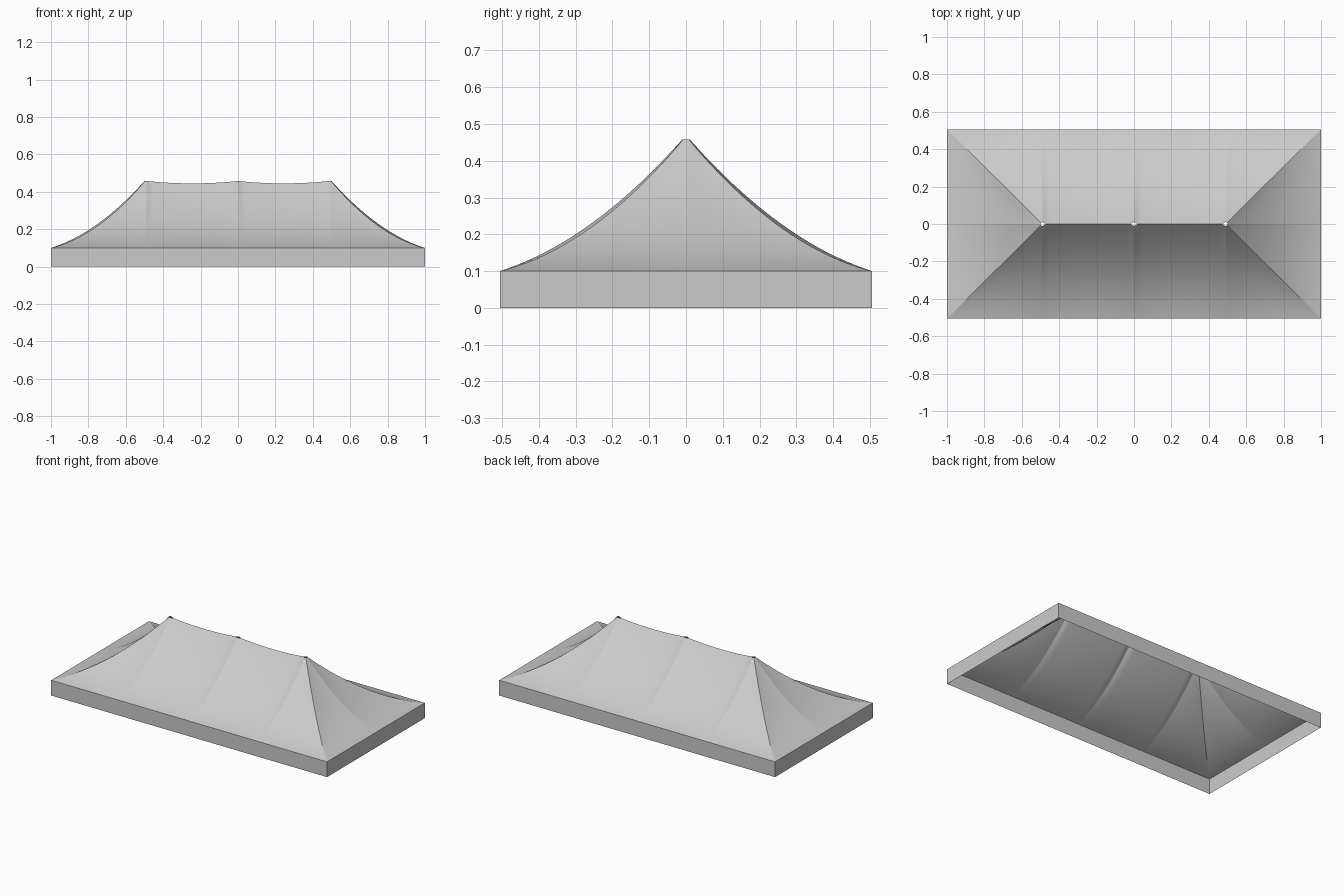
import bpy, bmesh, math
from mathutils import Vector

if "Cube" in bpy.data.objects:
    bpy.data.objects.remove(bpy.data.objects["Cube"])

HALF_X, HALF_Y = 1.0, 0.506
EAVE, PEAK = 0.1, 0.458
POLE_X, HOLE = 0.49, 0.01
RIDGE_SAG, PANEL_SAG = 0.013, 0.05
RAFTER, HIP = 0.56, 0.66          # how strongly each line hangs
ACROSS, DOWN = 16, 20

canvas = bpy.data.materials.new("canvas")
canvas.use_nodes = True
canvas.diffuse_color = (0.6, 0.6, 0.6, 1)
bsdf = canvas.node_tree.nodes["Principled BSDF"]
bsdf.inputs["Base Color"].default_value = canvas.diffuse_color
bsdf.inputs["Roughness"].default_value = 0.8


def make_object(name, bm):
    mesh = bpy.data.meshes.new(name)
    bm.to_mesh(mesh)
    bm.free()
    mesh.materials.append(canvas)
    obj = bpy.data.objects.new(name, mesh)
    bpy.context.collection.objects.link(obj)
    return obj


def add_panel(bm, top, bottom, hang, sag):
    """Hanging cloth between a top edge and a straight eave; all are functions of u."""
    rows = []
    for i in range(ACROSS + 1):
        u = (1 - math.cos(math.pi * i / ACROSS)) / 2
        bow = 4 * u * (1 - u)
        a, b = Vector(top(u)), Vector(bottom(u))
        height = PEAK - EAVE - sag * bow
        k = hang(u) + PANEL_SAG * bow
        row = []
        for j in range(DOWN + 1):
            t = j / DOWN
            p = a.lerp(b, t)
            row.append(bm.verts.new((p.x, p.y, EAVE + height * (1 - t) * (1 - k * t))))
        rows.append(row)
    for r, s in zip(rows, rows[1:]):
        for j in range(DOWN):
            bm.faces.new((r[j], r[j + 1], s[j + 1], s[j]))


def ridge_edge(u):
    x = POLE_X * u
    d = min(x, POLE_X - x)
    return x, math.sqrt(max(0, HOLE ** 2 - d ** 2))


def pole_arc(start, end):
    def point(u):
        a = start + (end - start) * u
        return POLE_X + HOLE * math.cos(a), HOLE * math.sin(a)
    return point


# One quarter of the roof: ridge panel, long-side corner panel, end panel
bm = bmesh.new()
add_panel(bm, ridge_edge, lambda u: (0.5 * u, HALF_Y), lambda u: RAFTER, RIDGE_SAG)
add_panel(bm, pole_arc(math.pi / 2, math.pi / 4),
          lambda u: (0.5 + (HALF_X - 0.5) * u, HALF_Y),
          lambda u: RAFTER + (HIP - RAFTER) * u, 0)
add_panel(bm, pole_arc(math.pi / 4, 0),
          lambda u: (HALF_X, HALF_Y * (1 - u)),
          lambda u: HIP + (RAFTER - HIP) * u, 0)
bmesh.ops.remove_doubles(bm, verts=bm.verts, dist=0.0002)
bmesh.ops.recalc_face_normals(bm, faces=bm.faces)
if sum(f.normal.z for f in bm.faces) < 0:
    bmesh.ops.reverse_faces(bm, faces=bm.faces)
roof = make_object("canopy_roof", bm)
mirror = roof.modifiers.new("mirror", 'MIRROR')
mirror.use_axis = (True, True, False)
mirror.merge_threshold = 0.0002

# Open valance hanging from the eaves
bm = bmesh.new()
bmesh.ops.create_cube(bm, size=1)
caps = [f for f in bm.faces if abs(f.normal.z) > 0.5]
bmesh.ops.delete(bm, geom=caps, context='FACES_ONLY')
for v in bm.verts:
    v.co = (v.co.x * 2 * HALF_X, v.co.y * 2 * HALF_Y, (v.co.z + 0.5) * EAVE)
make_object("valance", bm)

# Smooth cloth with sharp hips and ridge
bpy.ops.object.select_all(action='DESELECT')
roof.select_set(True)
bpy.context.view_layer.objects.active = roof
bpy.ops.object.modifier_apply(modifier="mirror")
bpy.ops.object.shade_smooth_by_angle(angle=math.radians(25))
